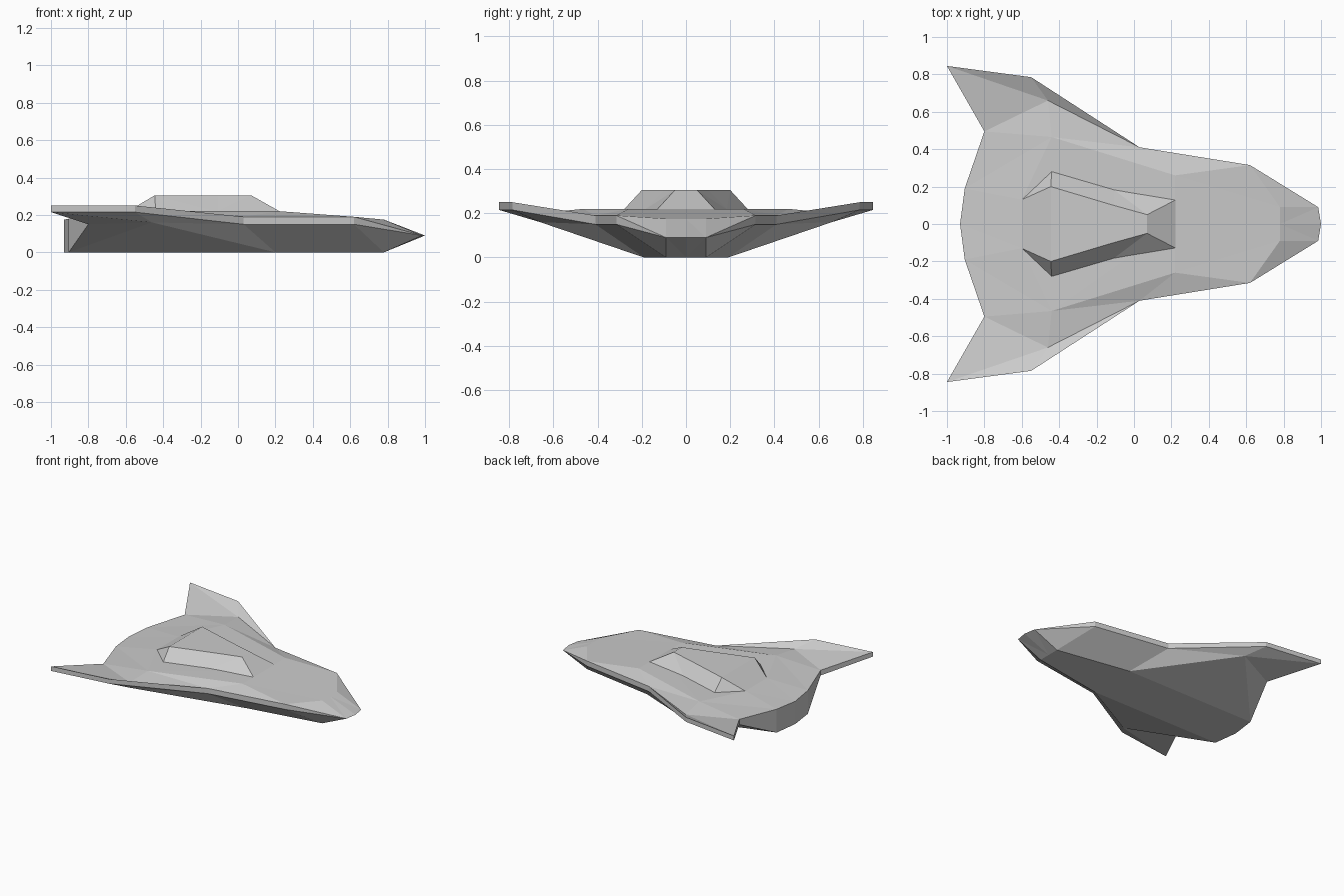
import bpy, bmesh

if "Cube" in bpy.data.objects:
    bpy.data.objects.remove(bpy.data.objects["Cube"])


def half_mesh(name, points, faces):
    """Build the +y half from named points, mirror it over y = 0, weld the seam."""
    bm = bmesh.new()
    left = {k: bm.verts.new(p) for k, p in points.items()}
    right = {k: (left[k] if p[1] == 0 else bm.verts.new((p[0], -p[1], p[2])))
             for k, p in points.items()}
    for f in faces:
        keys = f.split()
        bm.faces.new([left[k] for k in keys])
        bm.faces.new([right[k] for k in reversed(keys)])
    bmesh.ops.recalc_face_normals(bm, faces=bm.faces[:])
    bmesh.ops.triangulate(bm, faces=[f for f in bm.faces if len(f.verts) > 3])
    mesh = bpy.data.meshes.new(name)
    bm.to_mesh(mesh)
    bm.free()
    obj = bpy.data.objects.new(name, mesh)
    bpy.context.collection.objects.link(obj)
    return obj


# Hull rim: x, y, upper z, lower z (upper key is capital, lower key is small)
rim = {
    "R": (0.62, 0.315, 0.19, 0.15),    # bow shoulder
    "A": (0.03, 0.41, 0.19, 0.15),     # wing root
    "B": (-0.55, 0.785, 0.25, 0.215),  # wing leading corner
    "T": (-1.0, 0.845, 0.25, 0.215),   # wing tip
    "C": (-0.46, 0.66, 0.20, 0.16),    # wing crease
    "V": (-0.80, 0.495, 0.19, 0.15),   # trailing notch
    "S": (-0.905, 0.19, 0.18, 0.0),    # stern corner
    "Z": (-0.93, 0.0, 0.175, 0.0),     # stern centre
}
hull = {}
for k, (x, y, hi, lo) in rim.items():
    hull[k] = (x, y, hi)
    hull[k.lower()] = (x, y, lo)
# Nose, raised deck and keel points
hull.update({
    "N0": (1.0, 0, 0.09), "N1": (0.985, 0.09, 0.09),
    "D0": (0.78, 0, 0.175), "D1": (0.78, 0.09, 0.175),
    "D2": (0.22, 0.26, 0.22), "M2": (0.22, 0, 0.22),
    "D3": (-0.44, 0.465, 0.22),
    "E": (-0.60, 0.13, 0.215), "E0": (-0.60, 0, 0.215),
    "P0": (0.78, 0, 0), "P1": (0.78, 0.09, 0), "P2": (0.20, 0.19, 0),
})
deck = ["N0 N1 D1 D0", "N1 R D1", "D1 R D2", "R A D2", "D0 D1 D2 M2",
        "A C D3", "A D3 D2", "A B C", "B T C", "T V C", "C V D3", "V S D3",
        "S E D3", "S Z E0 E", "M2 D2 D3", "M2 D3 E", "M2 E E0"]
walls = ["N1 R r", "R A a r", "A B b a", "B T t b", "T V v t", "V S s v", "S Z z s"]
underside = ["N0 N1 P1 P0", "N1 r P1", "P1 r P2", "r a P2", "a c P2", "a b c",
             "b t c", "t v c", "c v s", "c s P2", "P0 P1 P2", "P0 P2 s", "P0 s z"]
half_mesh("hull", hull, deck + walls + underside)

# Raised cabin with sloped sides, waisted towards the front
cabin = {
    "b1": (0.225, 0.13, 0.218), "b2": (-0.11, 0.185, 0.218),
    "b3": (-0.44, 0.28, 0.218), "b4": (-0.60, 0.13, 0.213),
    "t1": (0.07, 0.05, 0.305), "t2": (-0.11, 0.10, 0.305), "t3": (-0.445, 0.20, 0.305),
    "f0": (0.225, 0, 0.218), "u0": (0.07, 0, 0.305),
    "u3": (-0.445, 0, 0.305), "b0": (-0.60, 0, 0.213),
}
half_mesh("cabin", cabin, ["f0 b1 t1 u0", "b1 b2 t2 t1", "b2 b3 t3 t2", "b3 b4 t3",
                           "b4 b0 u3 t3", "u0 t1 t2", "u0 t2 t3", "u0 t3 u3"])
